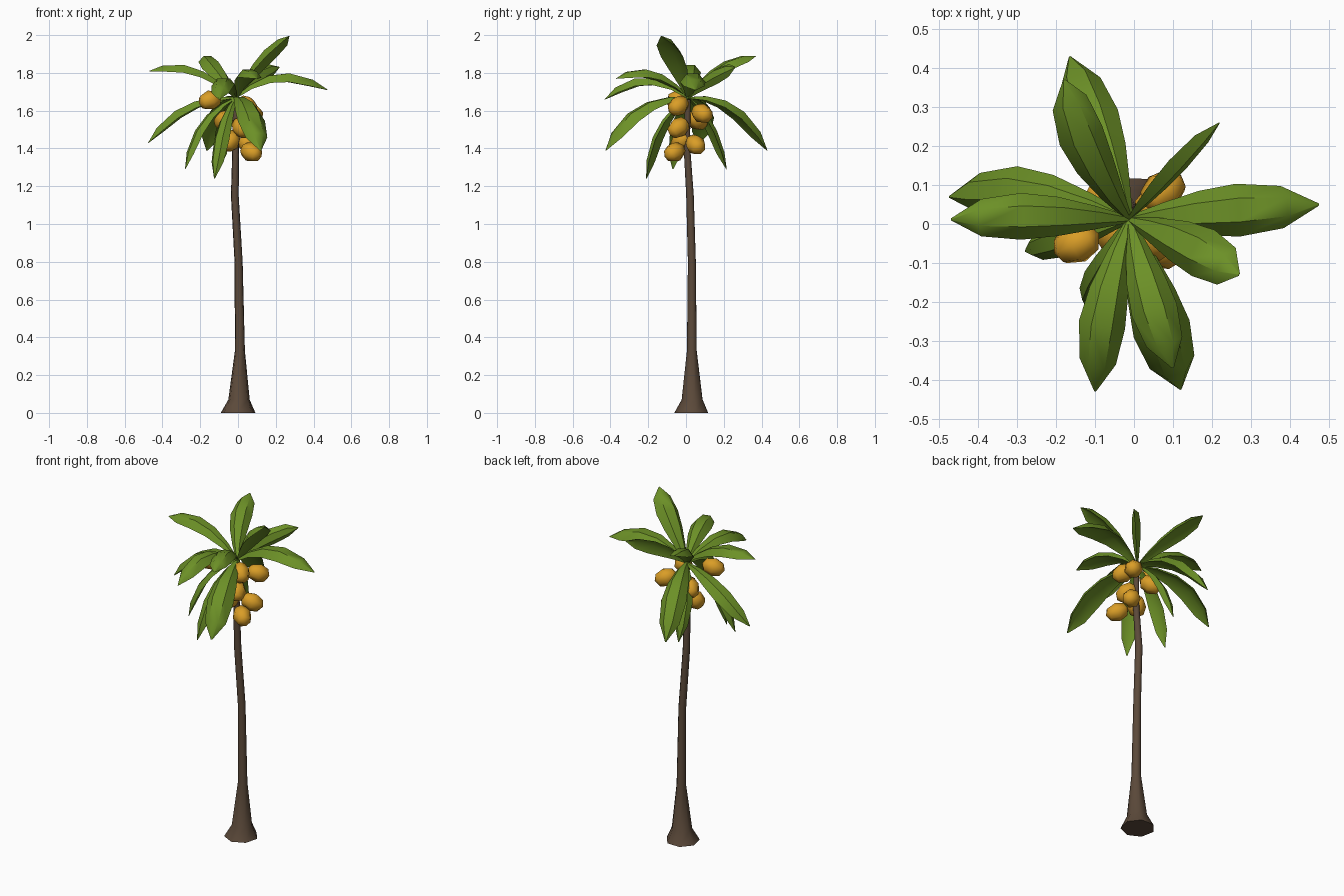
import bpy, bmesh, math
from mathutils import Vector, Matrix

if "Cube" in bpy.data.objects:
    bpy.data.objects.remove(bpy.data.objects["Cube"])


def material(name, rgb):
    m = bpy.data.materials.new(name)
    m.diffuse_color = (*rgb, 1)
    m.use_nodes = True
    m.node_tree.nodes["Principled BSDF"].inputs["Base Color"].default_value = m.diffuse_color
    return m


BARK = material("brown bark", (0.105, 0.067, 0.042))
GREEN = material("leaf green", (0.15, 0.28, 0.02))
ORANGE = material("fruit orange", (0.7, 0.34, 0.02))


def finish(bm, name, mat, angle):
    bmesh.ops.recalc_face_normals(bm, faces=bm.faces)
    me = bpy.data.meshes.new(name)
    bm.to_mesh(me)
    bm.free()
    me.materials.append(mat)
    ob = bpy.data.objects.new(name, me)
    bpy.context.collection.objects.link(ob)
    bpy.ops.object.select_all(action='DESELECT')
    ob.select_set(True)
    bpy.context.view_layer.objects.active = ob
    bpy.ops.object.shade_smooth_by_angle(angle=math.radians(angle))
    return ob


def skin(bm, rings):
    """Bridge consecutive closed rings and cap both ends."""
    rings = [[bm.verts.new(p) for p in r] for r in rings]
    for a, b in zip(rings, rings[1:]):
        n = len(a)
        for i in range(n):
            bm.faces.new((a[i], a[(i + 1) % n], b[(i + 1) % n], b[i]))
    bm.faces.new(rings[0])
    bm.faces.new(rings[-1])


# Trunk: seven-sided, flared at the roots, gently bent (x, y, z, radius)
path = [(0, .032, 0, .094), (.005, .035, .07, .058), (.01, .032, .33, .027),
        (.003, .032, .8, .022), (-.017, .022, 1.15, .021),
        (-.012, .005, 1.42, .018), (-.01, .01, 1.66, .016)]
bm = bmesh.new()
rings = []
for x, y, z, r in path:
    rings.append([(x + r * math.cos(a), y + r * math.sin(a), z)
                  for a in (i * math.tau / 7 + .2 for i in range(7))])
skin(bm, rings)
finish(bm, "trunk", BARK, 65)

# Leaves: arched, folded along the midrib
WIDTHS = [.15, .5, .84, 1, .8, .05]
STEPS = [0, .17, .38, .6, .84, 1]


def leaf(name, base, mid, tip, half=.064, roll=0):
    base, mid, tip = Vector(base), Vector(mid), Vector(tip)
    ctrl = 2 * mid - (base + tip) / 2          # curve passes through mid
    flat = Vector((tip.x - base.x, tip.y - base.y, 0)).normalized()
    side0 = flat.cross(Vector((0, 0, 1)))
    rings = []
    for t, w in zip(STEPS, WIDTHS):
        p = base * (1 - t) ** 2 + ctrl * 2 * t * (1 - t) + tip * t * t
        d = ((ctrl - base) * (1 - t) + (tip - ctrl) * t).normalized()
        side = Matrix.Rotation(math.radians(roll), 3, d) @ side0
        up = side.cross(d).normalized()
        w *= half
        rings.append([p + side * w - up * w * .5,
                      p + side * w * .45 + up * w * .18,
                      p - side * w * .45 + up * w * .18,
                      p - side * w - up * w * .5,
                      p - up * w * .15])
    bm = bmesh.new()
    skin(bm, rings)
    finish(bm, name, GREEN, 50)


HUB = (-.012, .012, 1.67)
LEAVES = [  # name, middle, tip, half width, roll
    ("leaf_right", (.22, .032, 1.785), (.475, .05, 1.71), .068, 0),
    ("leaf_right_top", (.13, -.05, 1.88), (.27, -.13, 1.995), .066, 0),
    ("leaf_right_back", (.1, .125, 1.775), (.22, .26, 1.83), .045, 75),
    ("leaf_back_top", (-.115, .18, 1.83), (-.18, .37, 1.89), .06, 0),
    ("leaf_back_low", (-.1, .25, 1.615), (-.165, .43, 1.39), .07, 0),
    ("leaf_back_droop", (-.08, .13, 1.53), (-.1, .215, 1.29), .045, 0),
    ("leaf_left_top", (-.24, .02, 1.82), (-.47, .012, 1.81), .06, 0),
    ("leaf_left_low", (-.28, .085, 1.615), (-.475, .07, 1.43), .062, 0),
    ("leaf_left_droop", (-.19, -.04, 1.53), (-.28, -.07, 1.29), .045, 0),
    ("leaf_front_left", (-.075, -.22, 1.765), (-.1, -.43, 1.66), .06, 0),
    ("leaf_front_right", (.04, -.18, 1.8), (.1, -.37, 1.77), .06, 0),
    ("leaf_front_low", (.065, -.25, 1.605), (.12, -.425, 1.39), .075, 0),
    ("leaf_front_droop", (-.085, -.14, 1.5), (-.125, -.21, 1.24), .045, 0),
]
for name, mid, tip, half, roll in LEAVES:
    leaf(name, HUB, mid, tip, half, roll)

# Fruit: low-poly egg shapes pointing out from the trunk
NUTS = [(-.148, -.05, 1.655), (.075, .085, 1.585), (.045, -.04, 1.625),
        (.02, -.04, 1.51), (-.04, -.025, 1.44), (.06, .05, 1.42),
        (.07, -.06, 1.38), (-.07, .06, 1.55)]
for i, c in enumerate(NUTS):
    axis = Vector((c[0] + .01, c[1] - .01, -.04)).normalized()
    rot = axis.to_track_quat('Z', 'Y').to_matrix().to_4x4()
    bm = bmesh.new()
    bmesh.ops.create_uvsphere(bm, u_segments=7, v_segments=4, radius=1)
    bmesh.ops.transform(bm, verts=bm.verts, matrix=Matrix.Translation(c) @ rot
                        @ Matrix.Diagonal((.053, .053, .065, 1)))
    finish(bm, f"fruit_{i + 1}", ORANGE, 55)
